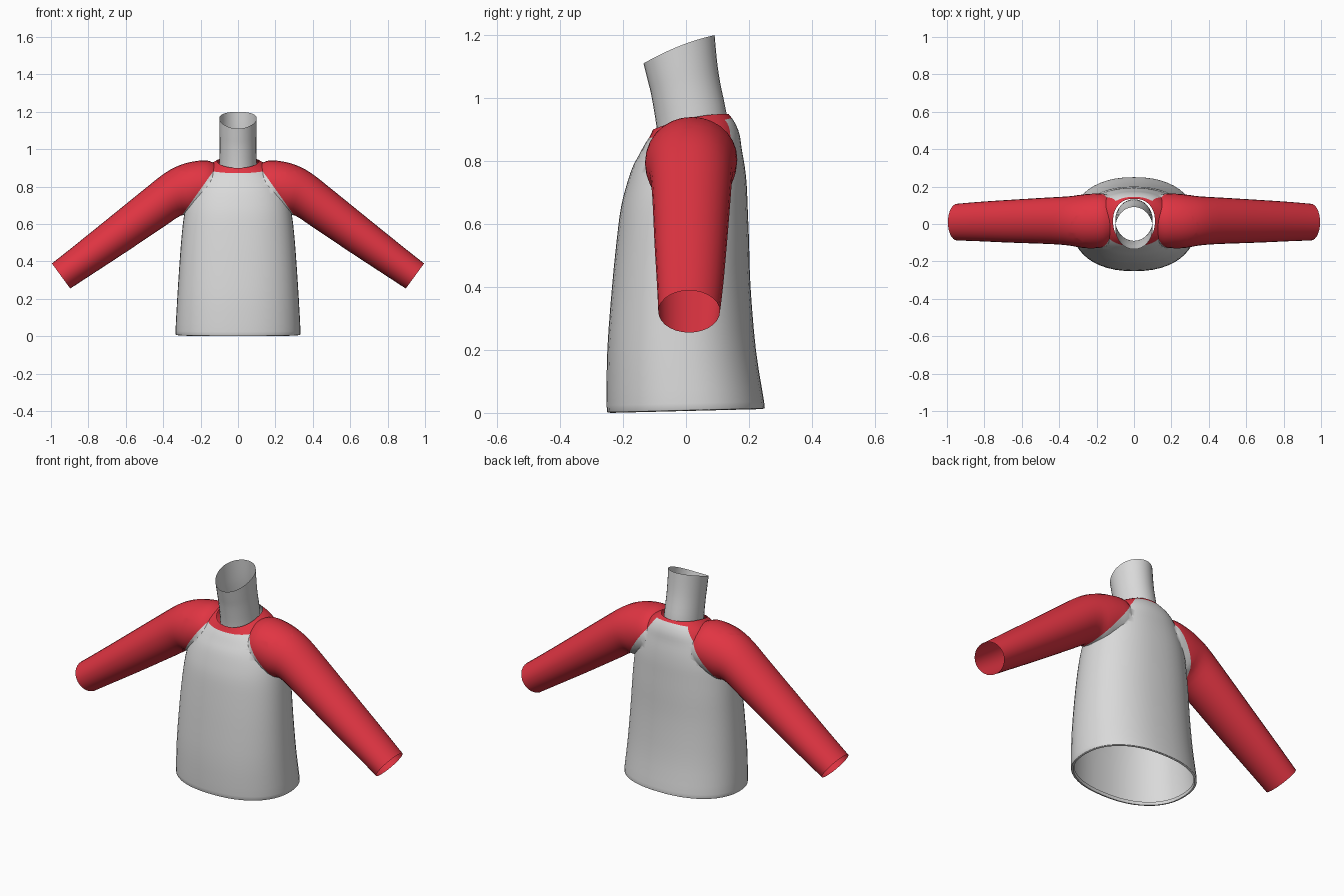
import bpy, bmesh, math
from mathutils import Vector

if "Cube" in bpy.data.objects:
    bpy.data.objects.remove(bpy.data.objects["Cube"])

WHITE, RED, CAP = 0, 1, 2


def material(name, rgb):
    m = bpy.data.materials.new(name)
    m.diffuse_color = (*rgb, 1)
    m.use_nodes = True
    m.node_tree.nodes["Principled BSDF"].inputs["Base Color"].default_value = m.diffuse_color
    return m


MATS = [material("light grey cloth", (0.70, 0.70, 0.70)),
        material("red cloth", (0.75, 0.035, 0.055))]


def smooth_rows(rows, steps):
    """Catmull-Rom interpolation through rows of section values."""
    out = []
    for i in range(len(rows) - 1):
        p0, p1 = rows[max(i - 1, 0)], rows[i]
        p2, p3 = rows[i + 1], rows[min(i + 2, len(rows) - 1)]
        for s in range(steps):
            t = s / steps
            out.append([0.5 * (2 * b + (c - a) * t + (2 * a - 5 * b + 4 * c - d) * t * t
                               + (3 * b - a - 3 * c + d) * t ** 3)
                        for a, b, c, d in zip(p0, p1, p2, p3)])
    return out + [list(rows[-1])]


def loft(name, rings, mat):
    """Closed tube through rings; end caps carry the CAP index."""
    bm = bmesh.new()
    loops = [[bm.verts.new(p) for p in ring] for ring in rings]
    n = len(loops[0])
    for a, b in zip(loops, loops[1:]):
        for i in range(n):
            j = (i + 1) % n
            bm.faces.new((a[i], a[j], b[j], b[i])).material_index = mat
    for ring in (loops[0], loops[-1]):
        mid = bm.verts.new(sum((v.co for v in ring), Vector()) / n)
        for i in range(n):
            bm.faces.new((ring[i], ring[(i + 1) % n], mid)).material_index = CAP
    bmesh.ops.recalc_face_normals(bm, faces=bm.faces[:])
    me = bpy.data.meshes.new(name)
    bm.to_mesh(me)
    bm.free()
    for m in MATS + [MATS[0]]:
        me.materials.append(m)
    ob = bpy.data.objects.new(name, me)
    bpy.context.collection.objects.link(ob)
    return ob


def finish(ob, bm, angle):
    """Open the ends, drop the cap slot and shade."""
    bmesh.ops.delete(bm, geom=[f for f in bm.faces if f.material_index == CAP], context='FACES')
    bm.to_mesh(ob.data)
    bm.free()
    ob.data.materials.pop(index=2)
    bpy.ops.object.select_all(action='DESELECT')
    ob.select_set(True)
    bpy.context.view_layer.objects.active = ob
    bpy.ops.object.shade_smooth_by_angle(angle=math.radians(angle))


def body_ring(z, hx, yf, yb, tilt, bow, power=2.25, n=48):
    pts = []
    for i in range(n):
        a = 2 * math.pi * i / n
        c, s = math.cos(a), math.sin(a)
        t = math.copysign(abs(s) ** (2 / power), s)
        pts.append(Vector((hx * math.copysign(abs(c) ** (2 / power), c),
                           (yf + yb) / 2 + (yb - yf) / 2 * t,
                           z + tilt * t + bow * (1 - t * t))))
    return pts


def sleeve_ring(xt, zt, xb, zb, yf, yb, side, n=28):
    top, low = Vector((side * xt, 0, zt)), Vector((side * xb, 0, zb))
    pts = []
    for i in range(n):
        a = 2 * math.pi * i / n
        p = (top + low) / 2 + (top - low) / 2 * math.cos(a)
        p.y = (yf + yb) / 2 + (yb - yf) / 2 * math.sin(a)
        pts.append(p)
    return pts


# Torso: height, half width, front y, back y, tilt, bow
torso = [(0.008, .331, -.249, .249, .006, 0), (0.03, .334, -.252, .248, .006, 0),
         (0.2, .325, -.25, .222, 0, 0), (0.4, .312, -.235, .205, 0, 0),
         (0.55, .30, -.22, .20, 0, 0), (0.65, .288, -.207, .196, 0, 0),
         (0.72, .275, -.19, .193, 0, 0), (0.78, .255, -.17, .187, 0, 0),
         (0.83, .232, -.148, .177, .008, .002), (0.87, .20, -.13, .17, .015, .005),
         (0.90, .165, -.115, .155, .022, .009), (0.925, .112, -.105, .135, .025, .012)]
hem_lip = [(0.022, .318, -.236, .236, .006, 0), (0.006, .322, -.24, .24, .006, 0)]
shirt = loft("shirt", [body_ring(*r) for r in hem_lip + smooth_rows(torso, 3)], WHITE)

# Sleeves: upper edge x z, lower edge x z, front y, back y
sleeve = [(.125, .925, .08, .70, -.09, .13), (.17, .940, .13, .68, -.122, .160),
          (.24, .934, .20, .66, -.130, .162), (.31, .915, .25, .645, -.127, .157),
          (.39, .873, .305, .645, -.115, .148), (.50, .787, .40, .583, -.107, .142),
          (.70, .625, .60, .449, -.100, .130), (.88, .480, .785, .328, -.092, .118),
          (.995, .389, .897, .255, -.088, .108)]
for side in (-1, 1):
    arm = loft("sleeve_cutter", [sleeve_ring(*r, side) for r in smooth_rows(sleeve, 3)], RED)
    mod = shirt.modifiers.new("join", 'BOOLEAN')
    mod.operation, mod.solver, mod.object = 'UNION', 'EXACT', arm
    bpy.context.view_layer.objects.active = shirt
    bpy.ops.object.modifier_apply(modifier=mod.name)
    bpy.data.objects.remove(arm)

# Raglan seams and collar band: cut along planes, then colour by side
bm = bmesh.new()
bm.from_mesh(shirt.data)
bmesh.ops.remove_doubles(bm, verts=bm.verts[:], dist=0.0005)
planes = [(Vector((s * .13, 0, .885)), Vector((s * .225, 0, .16)).normalized()) for s in (-1, 1)]
planes.append((Vector((0, 0, .901)), Vector((0, -.244, 1)).normalized()))
for co, no in planes:
    bmesh.ops.bisect_plane(bm, geom=bm.verts[:] + bm.edges[:] + bm.faces[:],
                           plane_co=co, plane_no=no, dist=0.0003)
for f in bm.faces:
    if f.material_index != CAP:
        c = f.calc_center_median()
        f.material_index = RED if any((c - co).dot(no) > 0 for co, no in planes) else WHITE
finish(shirt, bm, 50)

# Neck: leaning open tube
neck_rows = [(.885, .10, -.09, .132, .015, 0), (.937, .099, -.095, .128, .018, 0),
             (1.03, .098, -.11, .108, .022, 0), (1.09, .099, -.122, .098, .032, .005),
             (1.155, .10, -.135, .091, .045, .01)]
neck = loft("neck", [body_ring(*r, power=2, n=32) for r in smooth_rows(neck_rows, 3)], WHITE)
bm = bmesh.new()
bm.from_mesh(neck.data)
finish(neck, bm, 50)
